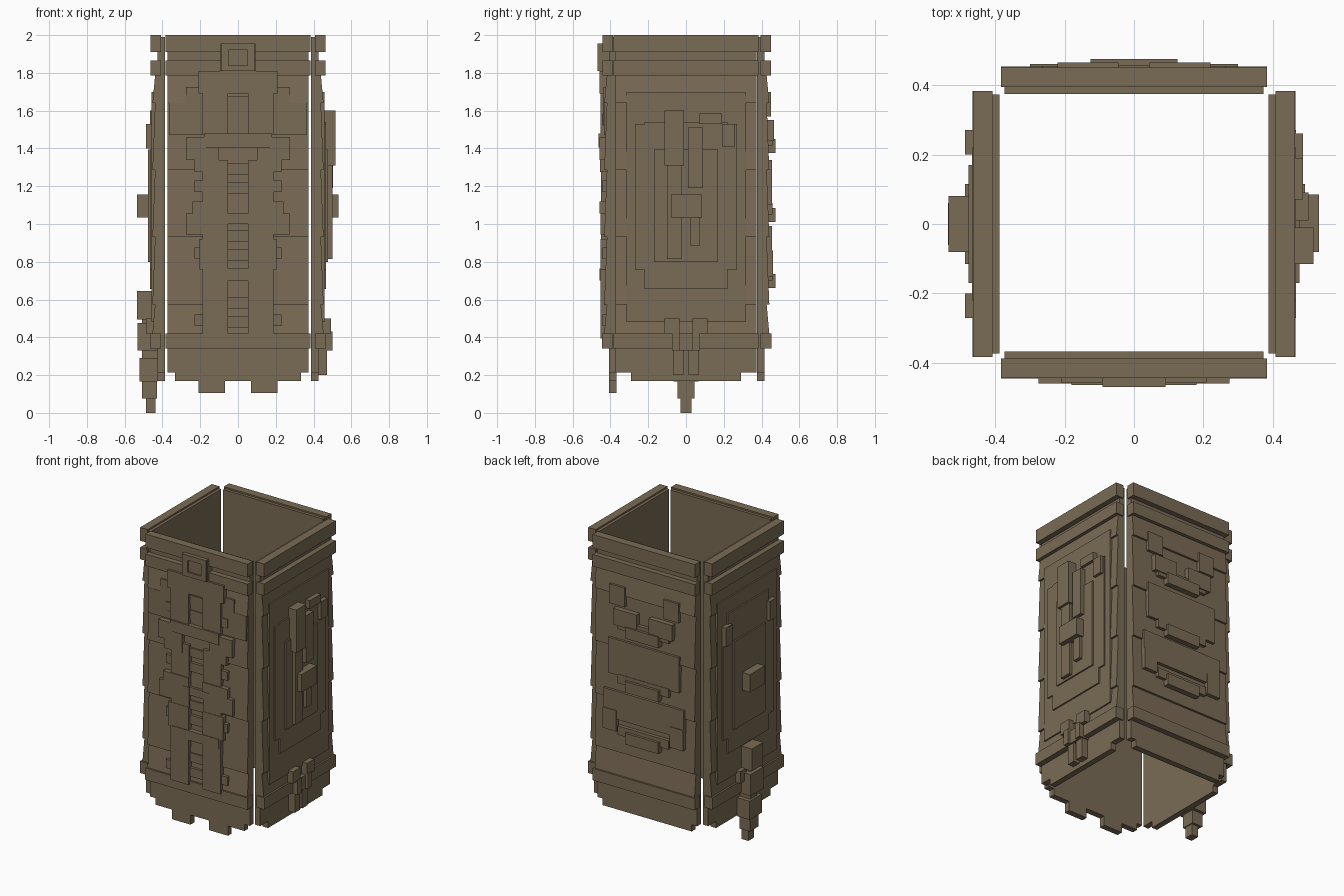
import bpy
from mathutils import Vector

if "Cube" in bpy.data.objects:
    bpy.data.objects.remove(bpy.data.objects["Cube"], do_unlink=True)

stone = bpy.data.materials.new("brown_stone")
stone.use_nodes = True
colour = (0.195, 0.147, 0.09, 1)
stone.diffuse_color = colour
stone.node_tree.nodes["Principled BSDF"].inputs["Base Color"].default_value = colour

# Each wall: direction along it, direction outward, distance of its inner face
WALLS = {
    "front": (Vector((1, 0, 0)), Vector((0, -1, 0)), 0.367),
    "back": (Vector((1, 0, 0)), Vector((0, 1, 0)), 0.375),
    "right": (Vector((0, 1, 0)), Vector((1, 0, 0)), 0.387),
    "left": (Vector((0, 1, 0)), Vector((-1, 0, 0)), 0.387),
}


def block(wall, part, left, right, low, high, out, start=0.02, taper=0.0):
    """Box on a wall; taper thins its top edge."""
    along, outward, inner = WALLS[wall]
    verts = []
    for z in (low, high):
        face = out - (taper if z == high else 0)
        for u, d in ((left, start), (right, start), (right, face), (left, face)):
            verts.append(along * u + outward * (inner + d) + Vector((0, 0, z)))
    faces = [(0, 3, 2, 1), (4, 5, 6, 7)]
    faces += [(i, (i + 1) % 4, (i + 1) % 4 + 4, i + 4) for i in range(4)]
    if along.cross(-outward).z < 0:
        faces = [f[::-1] for f in faces]
    if along.cross(outward).z < 0:
        faces = [f[::-1] for f in faces]
    if along.cross(-outward).z > 0:
        faces = [f[::-1] for f in faces]
    mesh = bpy.data.meshes.new(wall + "_" + part)
    mesh.from_pydata(verts, [], faces)
    mesh.materials.append(stone)
    obj = bpy.data.objects.new(wall + "_" + part, mesh)
    bpy.context.collection.objects.link(obj)
    return obj


def centred(wall, part, half, low, high, out, **options):
    return block(wall, part, -half, half, low, high, out, **options)


def pair(wall, part, near, far, low, high, out, **options):
    block(wall, part + "_a", near, far, low, high, out, **options)
    block(wall, part + "_b", -far, -near, low, high, out, **options)


# Slabs, bands and lapped siding shared by all four walls
for wall in WALLS:
    centred(wall, "slab", 0.373, 0.215, 1.99, 0.04, start=0)
    centred(wall, "top_band", 0.383, 1.91, 2.0, 0.076, start=0.02)
    centred(wall, "second_band", 0.383, 1.785, 1.865, 0.076)
    centred(wall, "lower_band", 0.383, 0.34, 0.42, 0.078)
    centred(wall, "lower_edge", 0.29 if wall in ("left", "right") else 0.333,
            0.17, 0.22, 0.04, start=0)
    seams = [0.42, 0.575, 0.93, 1.285, 1.64, 1.785]
    for low, high in zip(seams, seams[1:]):
        centred(wall, "siding", 0.373, low, high, 0.066, taper=0.014)

# Front: feet, paired uprights, rungs, crossbars and a badge
wall = "front"
pair(wall, "foot", 0.07, 0.21, 0.105, 0.18, 0.04, start=0)
pair(wall, "lower_upright", 0.052, 0.187, 0.395, 0.76, 0.085)
pair(wall, "middle_upright", 0.052, 0.187, 0.76, 1.34, 0.083)
pair(wall, "upper_upright", 0.052, 0.187, 1.47, 1.81, 0.085)
for base in (0.46, 0.815, 1.17, 1.525):
    pair(wall, "side_peg", 0.18, 0.23, base, base + 0.06, 0.076)
    for rise in (0, 0.1):
        centred(wall, "rung", 0.055, base - 0.01 + rise, base + 0.05 + rise, 0.074)
centred(wall, "shoulder", 0.21, 1.69, 1.81, 0.09)
pair(wall, "shoulder_step", 0.18, 0.275, 1.52, 1.725, 0.07)
centred(wall, "upper_plate", 0.365, 1.47, 1.64, 0.068)
centred(wall, "upper_crossbar", 0.18, 1.405, 1.48, 0.096)
pair(wall, "crossbar_arm", 0.17, 0.275, 1.34, 1.46, 0.092)
pair(wall, "crossbar_drop", 0.1, 0.23, 1.275, 1.41, 0.088)
pair(wall, "middle_bar", 0.052, 0.24, 1.055, 1.12, 0.09)
pair(wall, "middle_arm", 0.1, 0.275, 0.945, 1.055, 0.085)
centred(wall, "middle_cross", 0.1, 1.0, 1.055, 0.078)
pair(wall, "middle_drop", 0.052, 0.205, 0.76, 0.92, 0.086)
centred(wall, "lower_plate", 0.175, 0.7, 0.765, 0.09)
centred(wall, "badge", 0.092, 1.81, 1.955, 0.09)
pair(wall, "badge_side", 0.05, 0.09, 1.81, 1.955, 0.102)
centred(wall, "badge_top", 0.05, 1.92, 1.955, 0.102)
centred(wall, "badge_bottom", 0.05, 1.81, 1.84, 0.102)

# Back: stacked plates with paired blocks and three ledges
wall = "back"
pair(wall, "upper_plate", 0.145, 0.26, 1.57, 1.7, 0.075)
pair(wall, "brow_block", 0.045, 0.22, 1.44, 1.55, 0.09)
centred(wall, "large_panel", 0.265, 1.1, 1.34, 0.08)
centred(wall, "middle_panel", 0.3, 0.8, 0.99, 0.08)
pair(wall, "panel_step", 0.2, 0.3, 0.72, 0.86, 0.086)
for low in (0.66, 1.01, 1.375):
    centred(wall, "ledge", 0.125, low, low + 0.075, 0.1)
    centred(wall, "ledge_support", 0.19, low + 0.04, low + 0.1, 0.083)

# Sides: nested raised panels
for wall in ("right", "left"):
    centred(wall, "outer_panel", 0.315, 0.48, 1.7, 0.07)
    centred(wall, "stepped_panel", 0.27, 0.76, 1.53, 0.08)
    centred(wall, "stepped_panel_tall", 0.22, 0.655, 1.6 if wall == "left" else 1.54, 0.08)
    centred(wall, "inner_panel", 0.17, 0.8, 1.395, 0.09)

# Right side: upright sticks and boxes
wall = "right"
block(wall, "long_stick", -0.1, -0.02, 0.815, 1.5, 0.113)
block(wall, "stick_head", -0.115, -0.01, 1.31, 1.6, 0.13)
block(wall, "short_stick", 0.01, 0.09, 1.19, 1.51, 0.115)
block(wall, "lower_stick", 0.02, 0.075, 0.885, 1.1, 0.113)
block(wall, "centre_box", -0.08, 0.085, 1.035, 1.155, 0.145)
block(wall, "top_block", 0.07, 0.19, 1.53, 1.585, 0.1)
block(wall, "hook_block", 0.19, 0.26, 1.41, 1.53, 0.1)
pair(wall, "emblem_arm", 0.035, 0.115, 0.42, 0.5, 0.105)
pair(wall, "emblem_side", 0.035, 0.075, 0.33, 0.43, 0.112)
centred(wall, "emblem_base", 0.04, 0.33, 0.42, 0.095)
pair(wall, "emblem_stem", 0.012, 0.068, 0.2, 0.34, 0.085)

# Left side: centre box, pegs and a hanging pendant
wall = "left"
centred(wall, "centre_box", 0.08, 1.035, 1.155, 0.147)
pair(wall, "corner_peg", 0.2, 0.27, 1.4, 1.53, 0.1)
pair(wall, "pendant_arm", 0.05, 0.115, 0.42, 0.5, 0.1)
centred(wall, "pendant_top", 0.06, 0.495, 0.645, 0.148)
centred(wall, "pendant_neck", 0.035, 0.28, 0.51, 0.12)
centred(wall, "pendant_middle", 0.07, 0.33, 0.475, 0.145)
centred(wall, "pendant_lower", 0.065, 0.165, 0.29, 0.135, start=0.04)
centred(wall, "pendant_narrow", 0.045, 0.075, 0.17, 0.122, start=0.043)
centred(wall, "pendant_tip", 0.03, 0, 0.08, 0.1, start=0.05)
